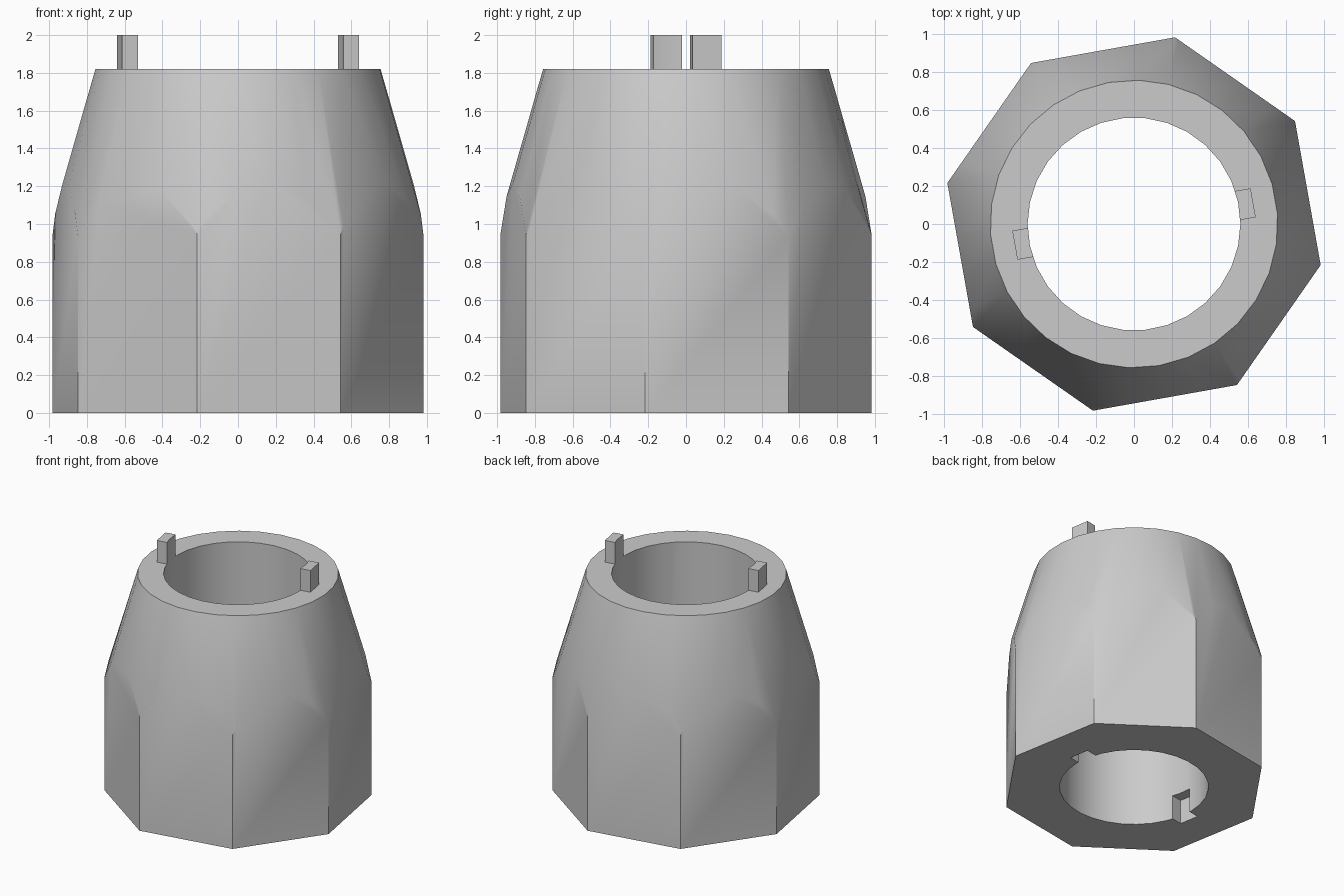
import bpy
import math
from mathutils import Matrix

cube = bpy.data.objects.get("Cube")
if cube:
    bpy.data.objects.remove(cube, do_unlink=True)

TURN = math.radians(10.1)      # heading of the first flat and of the tabs
TOP, HEIGHT = 1.82, 2.0        # rim height and tab height
BORE = 0.56

grey = bpy.data.materials.new("light_grey")
grey.use_nodes = True
colour = (0.6, 0.6, 0.6, 1)
grey.diffuse_color = colour
grey.node_tree.nodes["Principled BSDF"].inputs["Base Color"].default_value = colour


def frustum(name, sides, r_low, r_high, z_low, z_high, heading):
    """Upright prism or cone with its first corner at the given heading."""
    bpy.ops.mesh.primitive_cone_add(vertices=sides, radius1=r_low, radius2=r_high,
                                    depth=z_high - z_low)
    obj = bpy.context.object
    obj.name = name
    points = [v.co for v in obj.data.vertices]
    first = math.atan2(points[0].y, points[0].x)
    obj.data.transform(Matrix.Translation((0, 0, (z_low + z_high) / 2))
                       @ Matrix.Rotation(heading - first, 4, "Z"))
    obj.data.materials.append(grey)
    return obj


def block(name, heading, inner, outer, width, z_low, z_high):
    """Box reaching outward along the heading."""
    bpy.ops.mesh.primitive_cube_add(size=1)
    obj = bpy.context.object
    obj.name = name
    obj.data.transform(
        Matrix.Rotation(heading, 4, "Z")
        @ Matrix.Translation(((inner + outer) / 2, 0, (z_low + z_high) / 2))
        @ Matrix.Diagonal((outer - inner, width, z_high - z_low, 1)))
    obj.data.materials.append(grey)
    return obj


def combine(target, cutter, operation, keep=False):
    mod = target.modifiers.new(operation.lower(), "BOOLEAN")
    mod.operation, mod.object, mod.solver = operation, cutter, "EXACT"
    bpy.context.view_layer.objects.active = target
    bpy.ops.object.modifier_apply(modifier=mod.name)
    if not keep:
        bpy.data.objects.remove(cutter, do_unlink=True)


# Octagonal body, turned down to a cone towards the rim
body = frustum("octagonal_body", 8, 1.006, 1.006, 0, 1.95, TURN + math.pi / 8)
slope = 0.287
cone = frustum("cone_cutter", 30, 0.757 + slope * (TOP + 0.1), 0.757, -0.1, TOP,
               math.radians(4.1))
combine(body, cone, "INTERSECT")

# Round bore through the middle
bore = frustum("bore_cutter", 30, BORE, BORE, -0.2, 2.2, 0)
combine(body, bore, "DIFFERENCE", keep=True)

# Tabs on the rim and matching slots under the base, on opposite sides
parts = [body]
for side, heading in (("left", TURN), ("right", TURN + math.pi)):
    slot = block("slot_cutter", heading, 0.4, 0.645, 0.165, -0.1, 0.2)
    combine(body, slot, "DIFFERENCE")
    tab = block("rim_tab_" + side, heading, 0.5, 0.637, 0.155, TOP, HEIGHT)
    combine(tab, bore, "DIFFERENCE", keep=True)
    parts.append(tab)
bpy.data.objects.remove(bore, do_unlink=True)

# Soft cone and bore, crisp corners
bpy.ops.object.select_all(action="DESELECT")
for part in parts:
    part.select_set(True)
bpy.context.view_layer.objects.active = body
bpy.ops.object.shade_smooth_by_angle(angle=math.radians(30))
